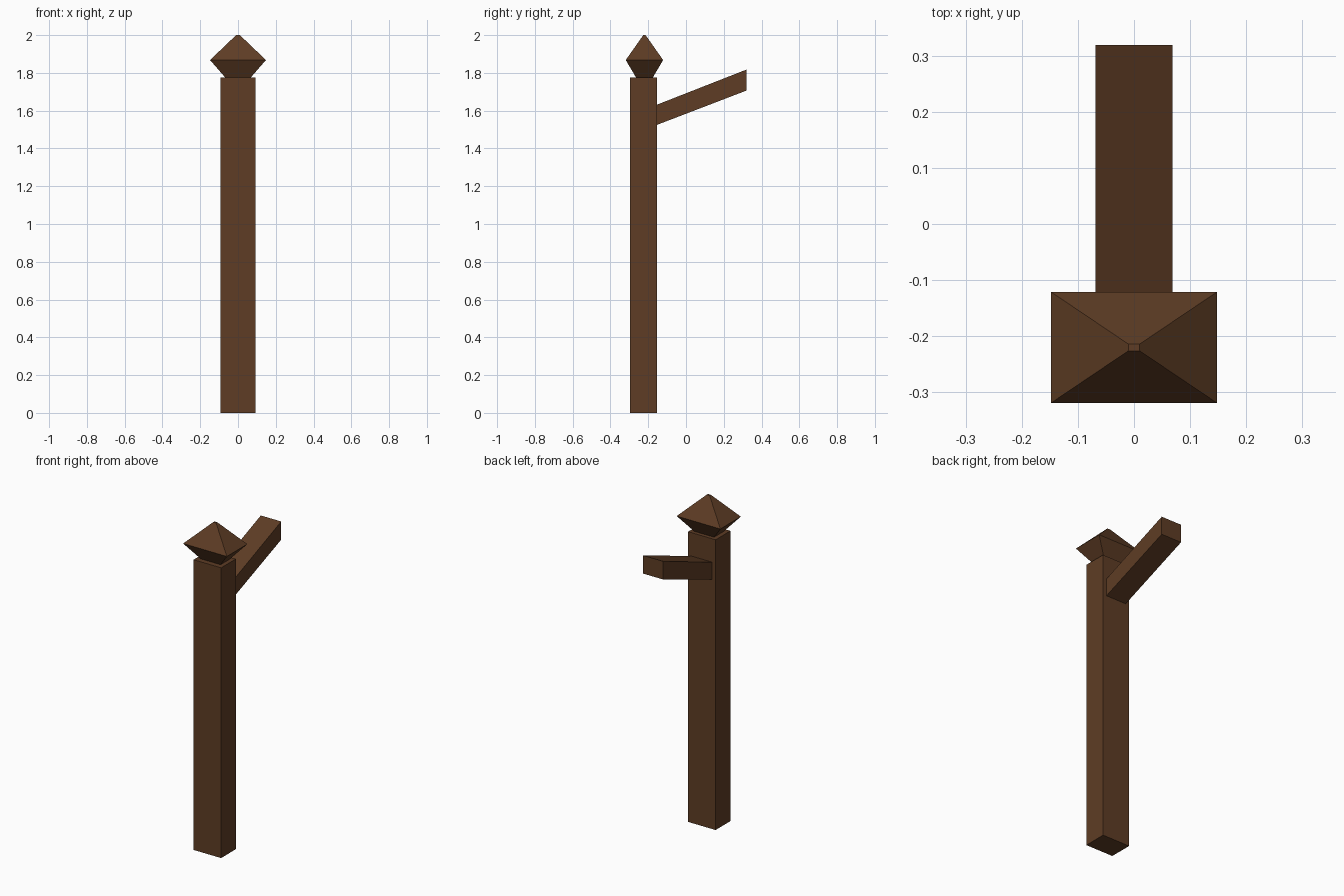
import bpy

if "Cube" in bpy.data.objects:
    bpy.data.objects.remove(bpy.data.objects["Cube"])

wood = bpy.data.materials.new("dark brown wood")
wood.diffuse_color = (0.112, 0.046, 0.018, 1)
wood.use_nodes = True
wood.node_tree.nodes["Principled BSDF"].inputs["Base Color"].default_value = wood.diffuse_color


def build(name, rings):
    """Closed solid lofted through four-cornered rings."""
    verts = [p for ring in rings for p in ring]
    n = len(rings)
    faces = [(3, 2, 1, 0), tuple(4 * (n - 1) + i for i in range(4))]
    for r in range(n - 1):
        for i in range(4):
            j = (i + 1) % 4
            faces.append((4 * r + i, 4 * r + j, 4 * r + 4 + j, 4 * r + 4 + i))
    mesh = bpy.data.meshes.new(name)
    mesh.from_pydata(verts, [], faces)
    mesh.materials.append(wood)
    obj = bpy.data.objects.new(name, mesh)
    bpy.context.collection.objects.link(obj)


def flat_ring(hx, hy, cy, z):
    return [(-hx, cy - hy, z), (hx, cy - hy, z), (hx, cy + hy, z), (-hx, cy + hy, z)]


def arm_ring(y, z0, z1, hx=0.069):
    return [(hx, y, z0), (-hx, y, z0), (-hx, y, z1), (hx, y, z1)]


# Upright post
build("post", [flat_ring(0.093, 0.0715, -0.2245, z) for z in (0, 1.775)])

# Pointed cap: flares out, then tapers to a tiny flat tip
build("post_cap", [flat_ring(hx, hy, -0.22, z) for hx, hy, z in (
    (0.067, 0.044, 1.775), (0.148, 0.099, 1.868), (0.01, 0.006, 2.0))])

# Slanted arm rising from the back of the post
build("arm", [arm_ring(-0.153, 1.525, 1.632), arm_ring(0.319, 1.706, 1.817)])
